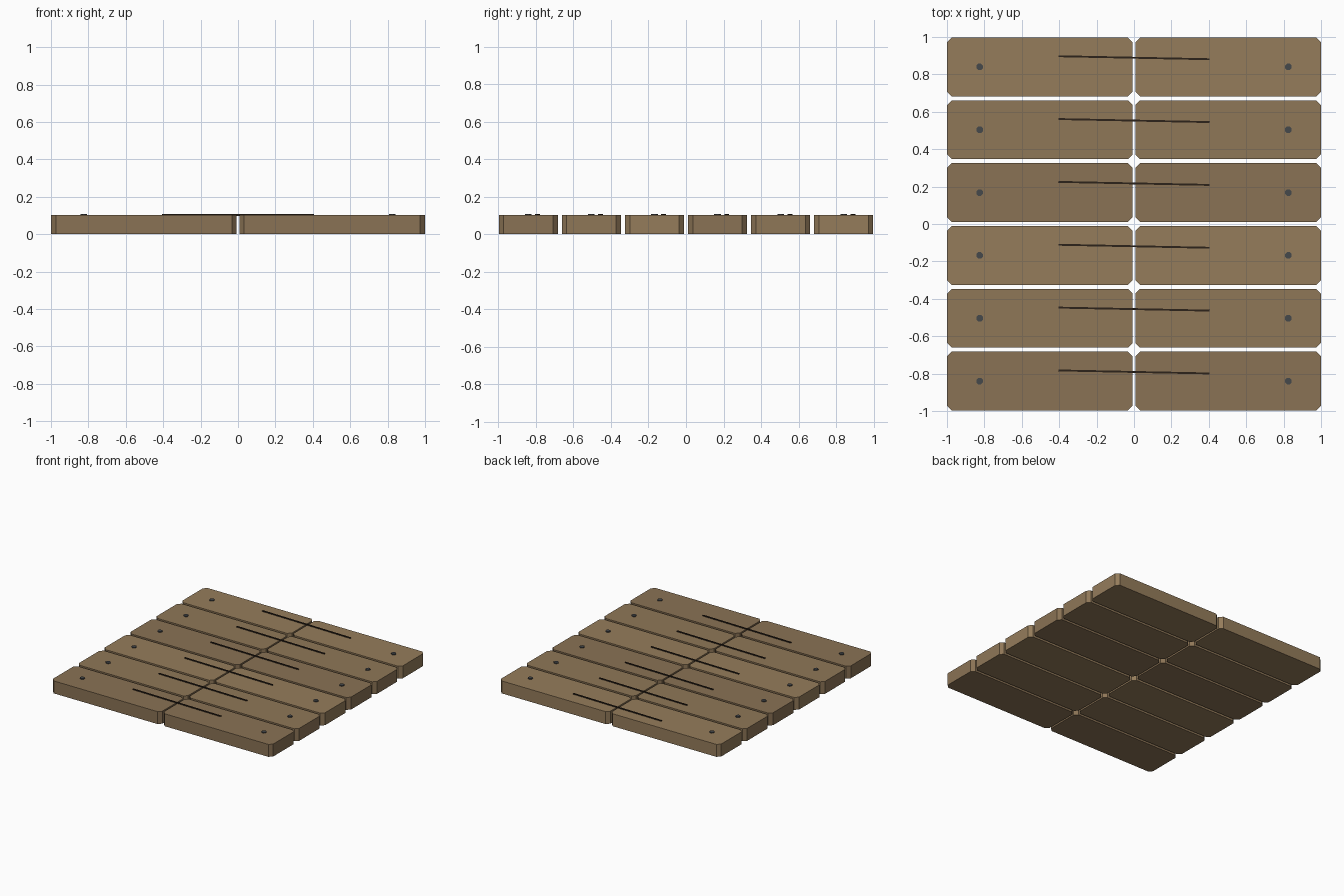
import bpy, bmesh, math

if "Cube" in bpy.data.objects:
    bpy.data.objects.remove(bpy.data.objects["Cube"])

ROWS, PITCH = 6, 0.336
WIDTH, LENGTH, HEIGHT, CHAMFER = 0.315, 0.993, 0.102, 0.026
TOP = 0.109                      # top of the bolts and cracks


def material(name, rgb):
    m = bpy.data.materials.new(name)
    m.diffuse_color = (*rgb, 1)
    m.use_nodes = True
    m.node_tree.nodes["Principled BSDF"].inputs["Base Color"].default_value = m.diffuse_color
    return m


woods = [material("wood_dark", (0.255, 0.17, 0.09)),
         material("wood_mid", (0.275, 0.185, 0.097)),
         material("wood_light", (0.30, 0.203, 0.105))]
iron = material("iron", (0.06, 0.065, 0.07))
dark = material("crack", (0.025, 0.016, 0.01))


def finish(bm, name, mat, loc, rot=0):
    me = bpy.data.meshes.new(name)
    bm.to_mesh(me)
    bm.free()
    me.materials.append(mat)
    ob = bpy.data.objects.new(name, me)
    ob.location = loc
    ob.rotation_euler.z = rot
    bpy.context.collection.objects.link(ob)


def box(name, mat, size, loc, rot=0, chamfer=0):
    bm = bmesh.new()
    bmesh.ops.create_cube(bm, size=1)
    bmesh.ops.scale(bm, vec=size, verts=bm.verts)
    if chamfer:                  # cut the four upright corners
        upright = [e for e in bm.edges
                   if abs(e.verts[0].co.z - e.verts[1].co.z) > 0.5 * size[2]]
        bmesh.ops.bevel(bm, geom=upright, offset=chamfer, segments=1,
                        affect='EDGES', profile=0.5)
    finish(bm, name, mat, loc, rot)


def bolt(loc):
    bm = bmesh.new()
    bmesh.ops.create_cone(bm, cap_ends=True, segments=8, radius1=0.019,
                          radius2=0.019, depth=0.02)
    finish(bm, "bolt", iron, loc, math.pi / 8)


for row in range(ROWS):
    y = (row - (ROWS - 1) / 2) * PITCH
    for side in (-1, 1):
        # half plank and its bolt
        box("plank", woods[row % 3], (LENGTH, WIDTH, HEIGHT),
            (side * (1 - LENGTH / 2), y, HEIGHT / 2), chamfer=CHAMFER)
        bolt((side * 0.825, y, TOP - 0.01))
    # slightly slanted crack strip across the joint
    box("crack", dark, (0.81, 0.01, 0.012), (0, y + 0.049, TOP - 0.006), -0.02)
